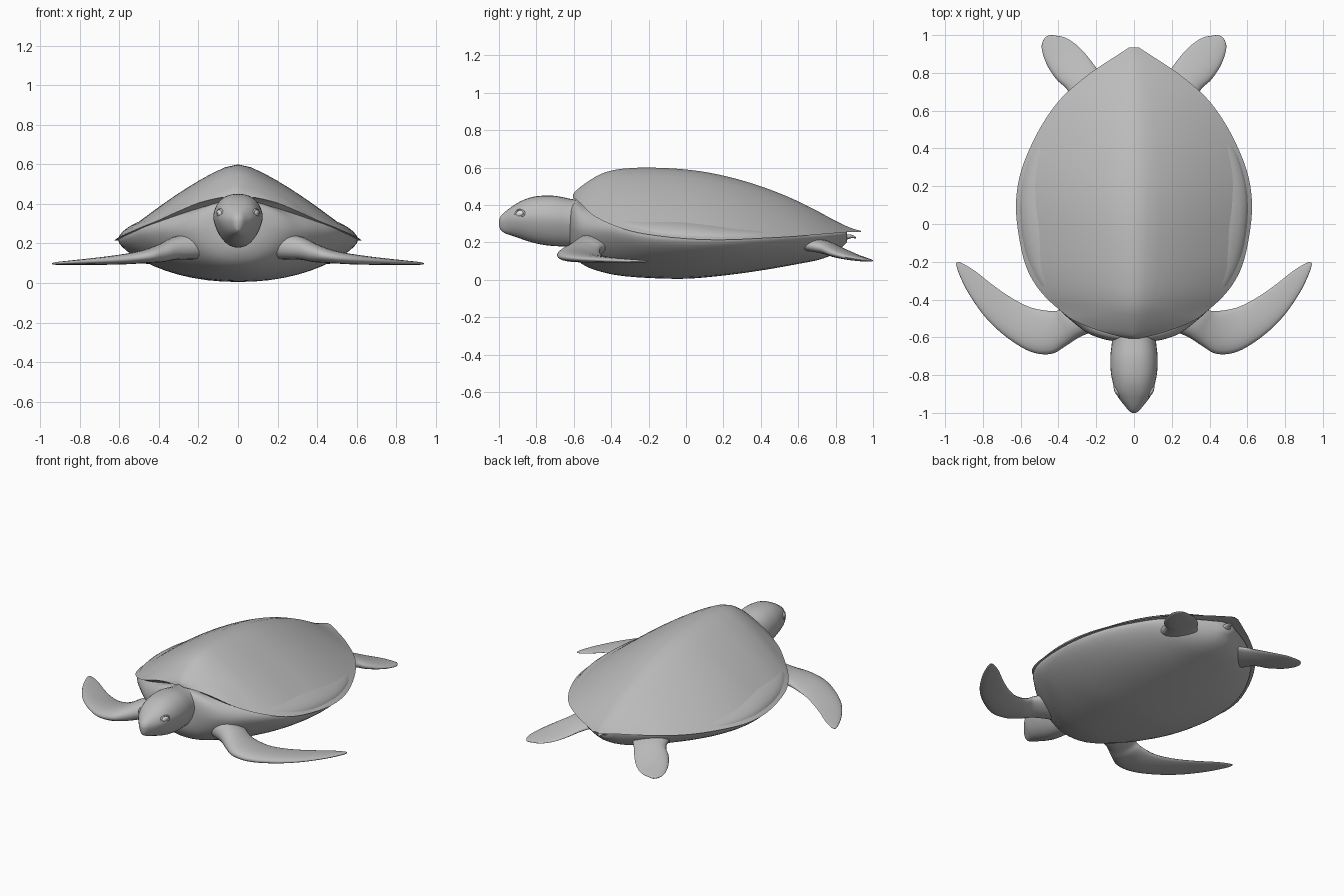
import bpy, bmesh, math
from mathutils import Vector

cube = bpy.data.objects.get("Cube")
if cube:
    bpy.data.objects.remove(cube, do_unlink=True)


def material(name, rgb):
    m = bpy.data.materials.new(name)
    m.use_nodes = True
    m.diffuse_color = (*rgb, 1)
    m.node_tree.nodes["Principled BSDF"].inputs["Base Color"].default_value = (*rgb, 1)
    return m


GREY = material("plain grey", (0.5, 0.5, 0.5))
WHITE = material("eye white", (0.9, 0.9, 0.9))


def smooth_rows(rows, steps):
    """Catmull-Rom interpolation between station tuples."""
    out = []
    for i in range(len(rows) - 1):
        p1, p2 = rows[i], rows[i + 1]
        p0 = rows[i - 1] if i else [2 * a - b for a, b in zip(p1, p2)]
        p3 = rows[i + 2] if i + 2 < len(rows) else [2 * b - a for a, b in zip(p1, p2)]
        for k in range(steps):
            t = k / steps
            out.append([0.5 * (2 * b + (c - a) * t + (2 * a - 5 * b + 4 * c - d) * t * t
                               + (3 * b - a - 3 * c + d) * t ** 3)
                        for a, b, c, d in zip(p0, p1, p2, p3)])
    return out + [list(rows[-1])]


def finish(name, bm, mat, angle=50):
    bmesh.ops.recalc_face_normals(bm, faces=bm.faces)
    me = bpy.data.meshes.new(name)
    bm.to_mesh(me)
    bm.free()
    me.materials.append(mat)
    ob = bpy.data.objects.new(name, me)
    bpy.context.collection.objects.link(ob)
    bpy.ops.object.select_all(action='DESELECT')
    ob.select_set(True)
    bpy.context.view_layer.objects.active = ob
    bpy.ops.object.shade_smooth_by_angle(angle=math.radians(angle))
    return ob


def loft(name, rows, section, steps=5, angle=50):
    """Skin closed rings made by section(row) and cap both ends."""
    bm = bmesh.new()
    rings = [[bm.verts.new(p) for p in section(r)] for r in smooth_rows(rows, steps)]
    n = len(rings[0])
    for a, b in zip(rings, rings[1:]):
        for i in range(n):
            j = (i + 1) % n
            bm.faces.new((a[i], a[j], b[j], b[i]))
    bm.faces.new(rings[0])
    bm.faces.new(rings[-1])
    return finish(name, bm, GREY, angle)


def ring(n):
    return [2 * math.pi * i / n for i in range(n)]


# Shell: (y, half width, ridge height, rim height)
SHELL = [(-0.605, 0.03, 0.455, 0.435), (-0.59, 0.10, 0.475, 0.43), (-0.56, 0.20, 0.50, 0.405),
         (-0.51, 0.32, 0.535, 0.355), (-0.45, 0.40, 0.568, 0.318), (-0.38, 0.475, 0.588, 0.288),
         (-0.3, 0.535, 0.597, 0.262), (-0.2, 0.58, 0.60, 0.242), (-0.05, 0.612, 0.594, 0.224),
         (0.1, 0.625, 0.577, 0.215), (0.25, 0.606, 0.545, 0.215), (0.4, 0.552, 0.50, 0.222),
         (0.55, 0.472, 0.442, 0.23), (0.68, 0.372, 0.38, 0.24), (0.8, 0.23, 0.315, 0.25),
         (0.88, 0.11, 0.278, 0.256), (0.935, 0.025, 0.262, 0.257)]
HALF = 14


def shell_section(r):
    y, w, top, rim = r
    h = top - rim
    upper, lower = [], []
    for i in range(-HALF, HALF + 1):
        s = math.sin(math.pi / 2 * i / HALF)
        a = abs(s)
        f = 1 - (a * a / (a + 0.12)) * 1.12 ** 1      # soft ridge, straight flank
        f += 0.06 * math.sin(math.pi * a)             # slight outward bulge
        upper.append((w * s, y, rim + h * f))
        if abs(i) < HALF:
            lower.append((w * s, y, rim + min(0.02, 0.4 * h) * (1 - a)))
    return upper + lower[::-1]


loft("shell", SHELL, shell_section, 4, 40)

# Body and belly: (y, half width, bottom, widest height, top)
BODY = [(-0.625, 0.07, 0.20, 0.30, 0.38), (-0.61, 0.16, 0.15, 0.29, 0.41),
        (-0.58, 0.24, 0.105, 0.28, 0.42), (-0.53, 0.31, 0.07, 0.27, 0.41),
        (-0.45, 0.40, 0.042, 0.27, 0.41), (-0.35, 0.49, 0.022, 0.262, 0.40),
        (-0.2, 0.565, 0.01, 0.235, 0.39), (0, 0.603, 0.006, 0.22, 0.38),
        (0.2, 0.598, 0.023, 0.216, 0.35), (0.4, 0.535, 0.05, 0.222, 0.32),
        (0.6, 0.41, 0.085, 0.232, 0.29), (0.72, 0.29, 0.11, 0.235, 0.265),
        (0.8, 0.17, 0.145, 0.24, 0.258), (0.86, 0.05, 0.20, 0.245, 0.255)]


def body_section(r):
    y, w, bot, mid, top = r
    pts = []
    for a in ring(48):
        c, s = math.cos(a), math.sin(a)
        if s >= 0:
            z = mid + (top - mid) * s
        else:
            z = bot + (mid - bot) * 0.5 * (abs(c) ** 2.3 + 1 - abs(s))
        pts.append((w * c, y, z))
    return pts


loft("body", BODY, body_section, 4)

# Head and neck: (y, half width, bottom, top)
HEAD = [(-0.5, 0.13, 0.16, 0.42), (-0.6, 0.116, 0.178, 0.43), (-0.7, 0.125, 0.18, 0.449),
        (-0.78, 0.123, 0.19, 0.449), (-0.84, 0.112, 0.205, 0.438), (-0.89, 0.098, 0.222, 0.417),
        (-0.93, 0.075, 0.236, 0.392), (-0.965, 0.047, 0.248, 0.366), (-0.99, 0.026, 0.265, 0.342),
        (-1.0, 0.008, 0.29, 0.32)]


def head_section(r):
    y, w, bot, top = r
    mid, h = (bot + top) / 2 + 0.01, (top - bot) / 2
    pts = []
    for a in ring(32):
        c, s = math.cos(a), math.sin(a)
        x = w * math.copysign(abs(c) ** 0.85, c) * (1 if s > 0 else 1 + 0.2 * s)
        pts.append((x, y, mid + s * (top - mid if s > 0 else mid - bot)))
    return pts


loft("head", HEAD, head_section, 4, 60)

# Flippers: (leading x, y, trailing x, y, middle height, half thickness)
FRONT = [(0.16, -0.55, 0.30, -0.38, 0.19, 0.07), (0.28, -0.595, 0.385, -0.45, 0.175, 0.058),
         (0.36, -0.645, 0.43, -0.46, 0.153, 0.048), (0.44, -0.688, 0.49, -0.455, 0.137, 0.036),
         (0.55, -0.675, 0.56, -0.437, 0.123, 0.028), (0.68, -0.595, 0.65, -0.39, 0.113, 0.021),
         (0.79, -0.49, 0.745, -0.325, 0.107, 0.015), (0.88, -0.36, 0.84, -0.25, 0.102, 0.01),
         (0.93, -0.255, 0.905, -0.21, 0.099, 0.007), (0.942, -0.21, 0.935, -0.2, 0.098, 0.003)]
REAR = [(0.32, 0.6, 0.12, 0.74, 0.195, 0.04), (0.35, 0.705, 0.19, 0.815, 0.172, 0.035),
        (0.41, 0.765, 0.24, 0.88, 0.146, 0.027), (0.462, 0.845, 0.295, 0.94, 0.123, 0.018),
        (0.488, 0.925, 0.36, 0.985, 0.109, 0.011), (0.482, 0.97, 0.42, 0.998, 0.104, 0.007),
        (0.465, 0.992, 0.45, 1.0, 0.102, 0.003)]


def flipper_section(side):
    def section(r):
        lx, ly, tx, ty, z, th = r
        pts = []
        for a in ring(20):
            t = (1 - math.cos(a)) / 2
            pts.append((side * (lx + (tx - lx) * t), ly + (ty - ly) * t,
                        z + th * math.sin(a) * (1.25 - 0.6 * t)))
        return pts
    return section


# Eyes with lids
def eye(side, label):
    turn = -side * math.radians(28)
    centre = Vector((side * 0.091, -0.888, 0.355))
    bpy.ops.mesh.primitive_uv_sphere_add(segments=20, ring_count=12, radius=1,
                                         location=centre, rotation=(0.35, 0, turn))
    ball = bpy.context.object
    ball.name, ball.scale = label + "_eye", (0.011, 0.025, 0.016)
    ball.data.materials.append(WHITE)
    bpy.ops.object.shade_smooth()
    bpy.ops.mesh.primitive_torus_add(major_radius=0.026, minor_radius=0.006, major_segments=24,
                                     minor_segments=8, location=centre,
                                     rotation=(0.35, math.pi / 2, turn))
    lid = bpy.context.object
    lid.name = label + "_eyelid"
    lid.rotation_mode = 'XYZ'
    lid.scale = (0.72, 1, 1)
    lid.rotation_euler = (0, math.pi / 2, turn)
    lid.data.materials.append(GREY)
    bpy.ops.object.shade_smooth()


for side, label in ((1, "left"), (-1, "right")):
    loft(label + "_front_flipper", FRONT, flipper_section(side), 5, 70)
    loft(label + "_rear_flipper", REAR, flipper_section(side), 5, 70)
    eye(side, label)

# Tail: (y, z, half width, half thickness)
TAIL = [(0.72, 0.17, 0.07, 0.05), (0.79, 0.185, 0.05, 0.032), (0.84, 0.218, 0.035, 0.018),
        (0.88, 0.232, 0.02, 0.01), (0.91, 0.225, 0.005, 0.004)]
loft("tail", TAIL, lambda r: [(r[2] * math.cos(a), r[0], r[1] + r[3] * math.sin(a))
                              for a in ring(16)], 4, 60)
